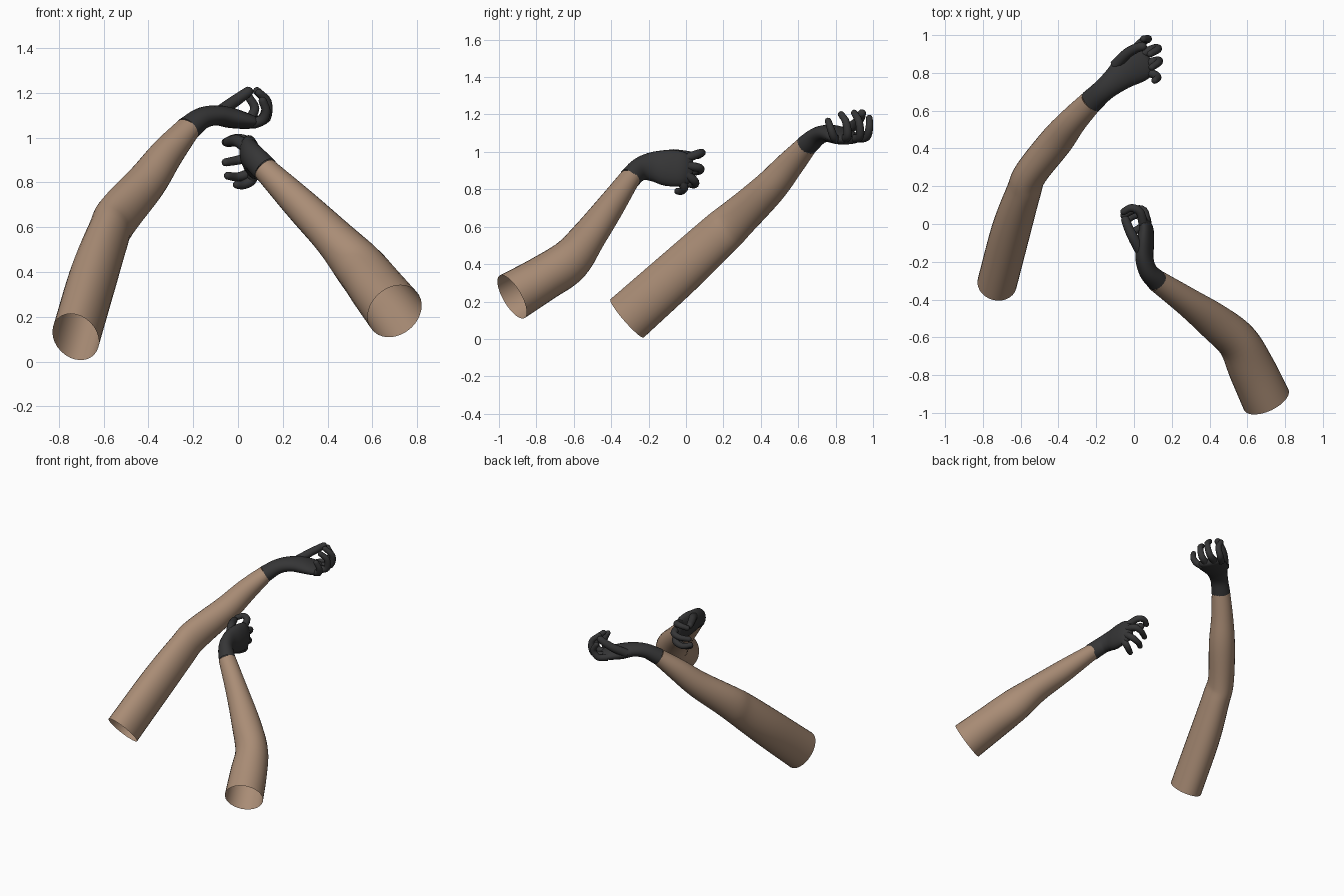
import bpy, bmesh, math
from mathutils import Vector


def material(name, rgb):
    m = bpy.data.materials.new(name)
    m.diffuse_color = (*rgb, 1)
    return m


SKIN = material("skin", (0.40, 0.265, 0.18))
GLOVE = material("dark_glove", (0.036, 0.036, 0.037))


def spline(rows, steps):
    """Smooth curve through rows of x, y, z, wide radius, thin radius."""
    p = [Vector(r) for r in rows]
    p = [p[0] * 2 - p[1]] + p + [p[-1] * 2 - p[-2]]
    out = []
    for i in range(1, len(p) - 2):
        a, b, c, d = p[i - 1:i + 3]
        for s in range(steps):
            t = s / steps
            out.append((b * 2 + (c - a) * t + (a * 2 - b * 5 + c * 4 - d) * t * t
                        + (b * 3 - a - c * 3 + d) * t ** 3) * 0.5)
    return out + [p[-2]]


def tube(name, rows, wide, mat, sides=20, steps=5, rounded=False):
    """Loft ellipses along a path; optionally close the far end with a dome."""
    pts = spline(rows, steps)
    pos = [Vector(q[:3]) for q in pts]
    rings = []
    for i, q in enumerate(pts):
        tan = (pos[min(i + 1, len(pos) - 1)] - pos[max(i - 1, 0)]).normalized()
        rings.append((pos[i], tan, q[3], q[4]))
    if rounded:
        c, tan, a, b = rings[-1]
        for ang in (25, 50, 72):
            s, k = math.sin(math.radians(ang)), math.cos(math.radians(ang))
            rings.append((c + tan * b * s, tan, a * k, b * k))
    bm = bmesh.new()
    loops = []
    for c, tan, a, b in rings:
        w = Vector(wide)
        w = (w - tan * w.dot(tan)).normalized()
        n = tan.cross(w)
        loops.append([bm.verts.new(c + w * a * math.cos(2 * math.pi * k / sides)
                                   + n * b * math.sin(2 * math.pi * k / sides))
                      for k in range(sides)])
    for l0, l1 in zip(loops, loops[1:]):
        for k in range(sides):
            j = (k + 1) % sides
            bm.faces.new((l0[k], l0[j], l1[j], l1[k]))
    if rounded:
        bm.faces.new(loops[-1])
    bmesh.ops.recalc_face_normals(bm, faces=bm.faces)
    me = bpy.data.meshes.new(name)
    bm.to_mesh(me)
    bm.free()
    me.materials.append(mat)
    me.shade_smooth()
    ob = bpy.data.objects.new(name, me)
    bpy.context.collection.objects.link(ob)
    return ob


def finger(name, path, wide, r=0.024):
    n = len(path) - 1
    rows = [(*p, r - 0.007 * i / n, r - 0.007 * i / n) for i, p in enumerate(path)]
    tube(name, rows, wide, GLOVE, sides=12, steps=4, rounded=True)


# Bare arms, open at the upper end
tube("left_arm", [
    (-0.725, -0.315, 0.11, 0.137, 0.105),
    (-0.65, -0.03, 0.365, 0.13, 0.104),
    (-0.585, 0.17, 0.55, 0.120, 0.092),
    (-0.545, 0.27, 0.64, 0.112, 0.088),
    (-0.41, 0.44, 0.80, 0.092, 0.088),
    (-0.32, 0.55, 0.925, 0.076, 0.074),
    (-0.225, 0.65, 1.04, 0.054, 0.062)], (0, 0, 1), SKIN, sides=28)
tube("right_arm", [
    (0.70, -0.93, 0.225, 0.132, 0.13),
    (0.625, -0.77, 0.32, 0.122, 0.124),
    (0.55, -0.625, 0.415, 0.117, 0.11),
    (0.43, -0.52, 0.55, 0.09, 0.098),
    (0.28, -0.41, 0.70, 0.076, 0.076),
    (0.12, -0.30, 0.86, 0.054, 0.058)], (0, 0, 1), SKIN, sides=28)

# Glove cuffs and palms
LEFT_WIDE, RIGHT_WIDE = (-0.55, 0.83, 0.05), (-0.15, 0.1, 1)
tube("left_glove_palm", [
    (-0.227, 0.647, 1.037, 0.064, 0.056),
    (-0.165, 0.705, 1.085, 0.060, 0.048),
    (-0.10, 0.76, 1.10, 0.070, 0.045),
    (-0.04, 0.81, 1.09, 0.088, 0.046),
    (0.02, 0.845, 1.077, 0.094, 0.038),
    (0.055, 0.868, 1.07, 0.085, 0.030)], LEFT_WIDE, GLOVE, rounded=True)
tube("right_glove_palm", [
    (0.123, -0.302, 0.857, 0.060, 0.057),
    (0.075, -0.25, 0.905, 0.062, 0.050),
    (0.055, -0.18, 0.92, 0.080, 0.047),
    (0.06, -0.10, 0.915, 0.098, 0.045),
    (0.065, -0.03, 0.91, 0.095, 0.037),
    (0.055, 0.01, 0.905, 0.082, 0.030)], RIGHT_WIDE, GLOVE, rounded=True)

# Curled fingers and thumbs
left_fingers = {
    "thumb": [(-0.10, 0.84, 1.10), (-0.04, 0.90, 1.145), (0.01, 0.93, 1.18), (0.045, 0.94, 1.205)],
    "index": [(0.0, 0.92, 1.075), (0.045, 0.965, 1.08), (0.075, 0.98, 1.13), (0.05, 0.98, 1.18)],
    "middle": [(0.045, 0.90, 1.07), (0.11, 0.93, 1.085), (0.127, 0.925, 1.16), (0.085, 0.90, 1.208)],
    "ring": [(0.075, 0.85, 1.07), (0.125, 0.865, 1.09), (0.13, 0.855, 1.16), (0.095, 0.83, 1.20)],
    "little": [(0.07, 0.805, 1.065), (0.11, 0.79, 1.08), (0.125, 0.775, 1.12), (0.11, 0.76, 1.165)]}
right_fingers = {
    "thumb": [(0.045, -0.16, 0.955), (0.0, -0.08, 0.985), (-0.025, -0.03, 0.985), (-0.045, 0.02, 0.98)],
    "index": [(0.05, 0.0, 0.965), (0.03, 0.065, 0.99), (-0.015, 0.085, 0.995), (-0.055, 0.065, 0.98)],
    "middle": [(0.065, 0.01, 0.925), (0.05, 0.07, 0.915), (0.0, 0.075, 0.90), (-0.055, 0.045, 0.89)],
    "ring": [(0.07, 0.0, 0.88), (0.055, 0.045, 0.845), (0.0, 0.045, 0.825), (-0.045, 0.01, 0.83)],
    "little": [(0.07, -0.03, 0.85), (0.06, -0.01, 0.81), (0.025, -0.025, 0.79), (-0.005, -0.045, 0.79)]}
for side, hand in (("left", left_fingers), ("right", right_fingers)):
    for part, path in hand.items():
        wide = (-0.55, 0.83, 0.1) if side == "left" else (-0.1, 0.05, 1)
        if part == "thumb":
            wide = (0.5, -0.5, 0.7) if side == "left" else (0, 0.1, 1)
        finger(f"{side}_{part}_finger" if part != "thumb" else f"{side}_thumb",
               path, wide, 0.03 if part == "thumb" else 0.025)
